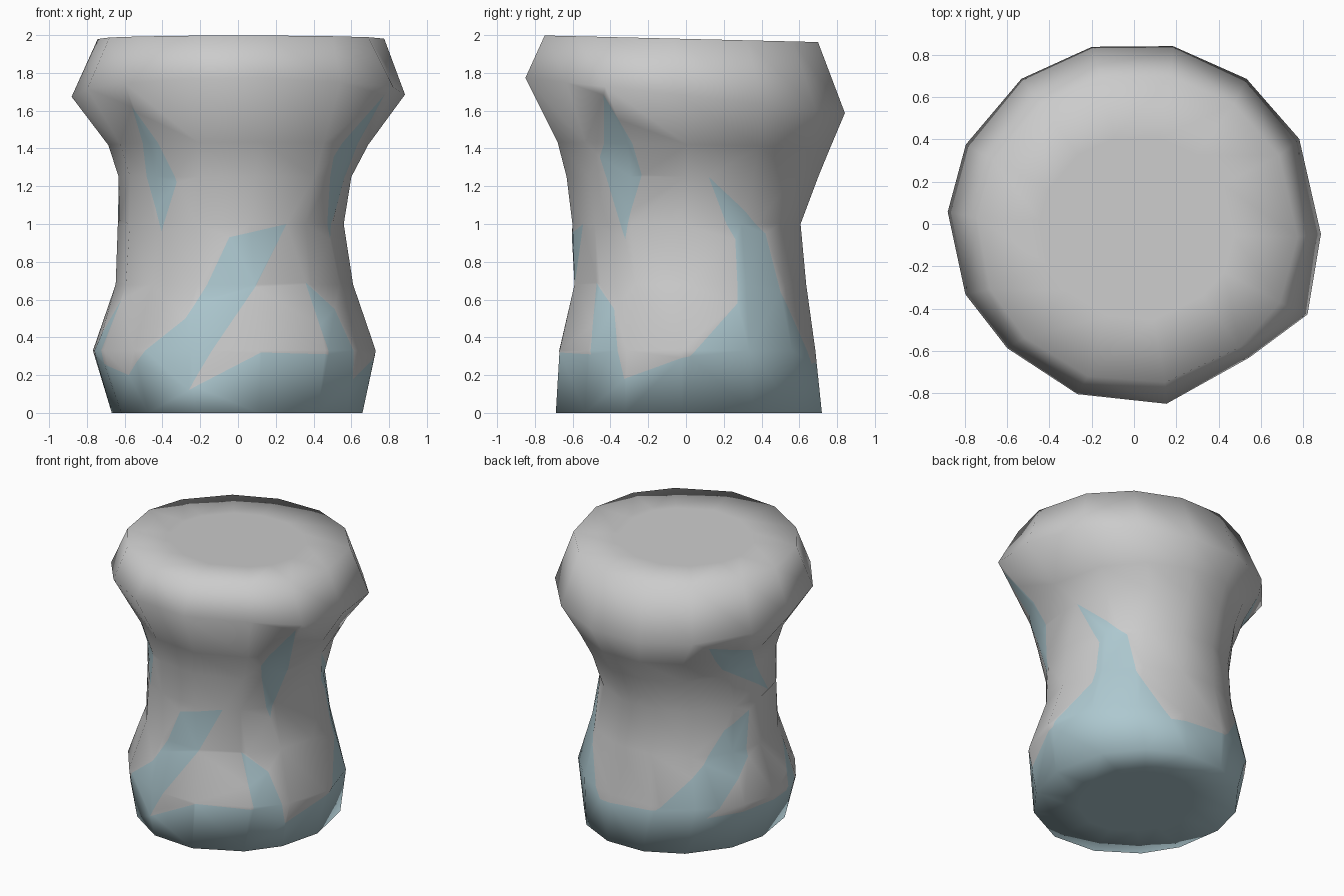
import bpy, bmesh, math
from mathutils import Vector
from mathutils.geometry import delaunay_2d_cdt

if "Cube" in bpy.data.objects:
    bpy.data.objects.remove(bpy.data.objects["Cube"])

# Pillar rings: z, x min, x max, y min, y max, tilt (rise per unit of y)
RINGS = [
    (0.00, -.67, .66, -.70, .735, 0), (0.33, -.77, .73, -.68, .70, 0),
    (0.68, -.65, .61, -.60, .65, 0), (1.00, -.64, .56, -.61, .62, 0),
    (1.25, -.635, .60, -.64, .715, 0), (1.42, -.69, .69, -.69, .78, -.02),
    (1.68, -.885, .885, -.865, .86, -.11), (1.98, -.745, .775, -.76, .715, -.024)]
# Angles of the uneven sides in degrees, from the front towards the right
COLS = [87, 118, 143, 168, 193, 217, 244, 266, 293, 315, 342, 370, 400, 422, 447]
# Bulges and hollows: angle, z, angular width, height, amount
BUMPS = [(405, 1.2, 22, .25, .07), (315, 1.05, 30, .35, -.06), (318, 1.7, 30, .25, -.04),
         (422, 1.7, 11, .2, .05), (398, 1.7, 11, .2, -.05)]

# Tinted areas as (angle, height) outlines: ragged skirt and three loose streaks
SKIRT = [(87, 0), (87, .29), (91, .30), (113, .58), (114, .92), (97, 1.25), (132, .95),
         (139, .64), (160, .26), (196, .30), (225, .63), (238, .85), (256, .95), (254, .63),
         (224, .26), (278, .30), (283, .42), (294, .60), (289, .26), (308, .20), (338, .50),
         (359, .93), (389, 1.0), (339, .12), (371, .32), (402, .31), (397, .69), (412, .55),
         (421, .18), (447, .29), (447, 0)]
STREAKS = [[(314, 1.58), (329, 1.22), (320, .96), (308, 1.25)],
           [(420, 1.64), (427, 1.26), (418, .92), (408, 1.35)],
           [(226, 1.60), (258, 1.42), (276, 1.02), (240, 1.32)]]
AREAS = [SKIRT] + STREAKS
K = math.radians(0.65)  # degrees to unrolled width


def lift(deg, z):
    """Wrap a point of the unrolled side onto the pillar."""
    for a, b in zip(RINGS, RINGS[1:]):
        if z <= b[0] + 1e-4:
            break
    t = (z - a[0]) / (b[0] - a[0])
    _, x0, x1, y0, y1, tilt = [p + (q - p) * t for p, q in zip(a, b)]
    ang = math.radians(deg)
    s = 1.0
    for d, bz, wd, wz, amt in BUMPS:
        off = (deg - d + 180) % 360 - 180
        s += amt * math.exp(-(off / wd) ** 2 - ((z - bz) / wz) ** 2)
    x = (x0 + x1) / 2 + s * (x1 - x0) / 2 * math.sin(ang)
    y = (y0 + y1) / 2 - s * (y1 - y0) / 2 * math.cos(ang)
    return Vector((x, y, z + tilt * y))


def inside(x, y, poly):
    hit = False
    for (x0, y0), (x1, y1) in zip(poly, poly[1:] + poly[:1]):
        if (y0 > y) != (y1 > y) and x < x0 + (y - y0) / (y1 - y0) * (x1 - x0):
            hit = not hit
    return hit


def material(name, color):
    m = bpy.data.materials.new(name)
    m.diffuse_color = (*color, 1)
    m.use_nodes = True
    m.node_tree.nodes["Principled BSDF"].inputs["Base Color"].default_value = m.diffuse_color
    return m


# Unrolled side: grid lines plus the tinted outlines, triangulated together
pts, edges = [], []
n = len(COLS)
for j, r in enumerate(RINGS):
    pts += [Vector((c * K, r[0])) for c in COLS]
    edges += [(j * n + i, j * n + i + 1) for i in range(n - 1)]
    if j:
        edges += [(j * n + i, j * n + i - n) for i in range(n)]
for poly in AREAS:
    first, m = len(pts), len(poly)
    pts += [Vector((d * K, z)) for d, z in poly]
    edges += [(first + i, first + (i + 1) % m) for i in range(m)]
verts, _, faces, _, _, _ = delaunay_2d_cdt(pts, edges, [], 0, 1e-5)

# Wrapped side
bm = bmesh.new()
bv = [bm.verts.new(lift(v.x / K, v.y)) for v in verts]
for f in faces:
    cx = sum(verts[i].x for i in f) / len(f) / K
    cz = sum(verts[i].y for i in f) / len(f)
    face = bm.faces.new([bv[i] for i in f])
    face.material_index = int(any(inside(cx, cz, p) for p in AREAS))
bmesh.ops.remove_doubles(bm, verts=bm.verts, dist=0.004)

# Top and bottom caps, inset so the shading rounds over the rim
caps = bmesh.ops.holes_fill(bm, edges=[e for e in bm.edges if e.is_boundary], sides=0)["faces"]
for f in caps:
    f.material_index = 1 if f.calc_center_median().z < 1 else 0
bmesh.ops.inset_individual(bm, faces=caps, thickness=0.3)
bmesh.ops.poke(bm, faces=caps)
bmesh.ops.recalc_face_normals(bm, faces=bm.faces)
for f in bm.faces:
    f.smooth = True

mesh = bpy.data.meshes.new("rock_pillar")
bm.to_mesh(mesh)
bm.free()
mesh.materials.append(material("stone", (0.8, 0.8, 0.8)))
mesh.materials.append(material("blue_tint", (0.42, 0.58, 0.63)))
obj = bpy.data.objects.new("rock_pillar", mesh)
bpy.context.collection.objects.link(obj)
